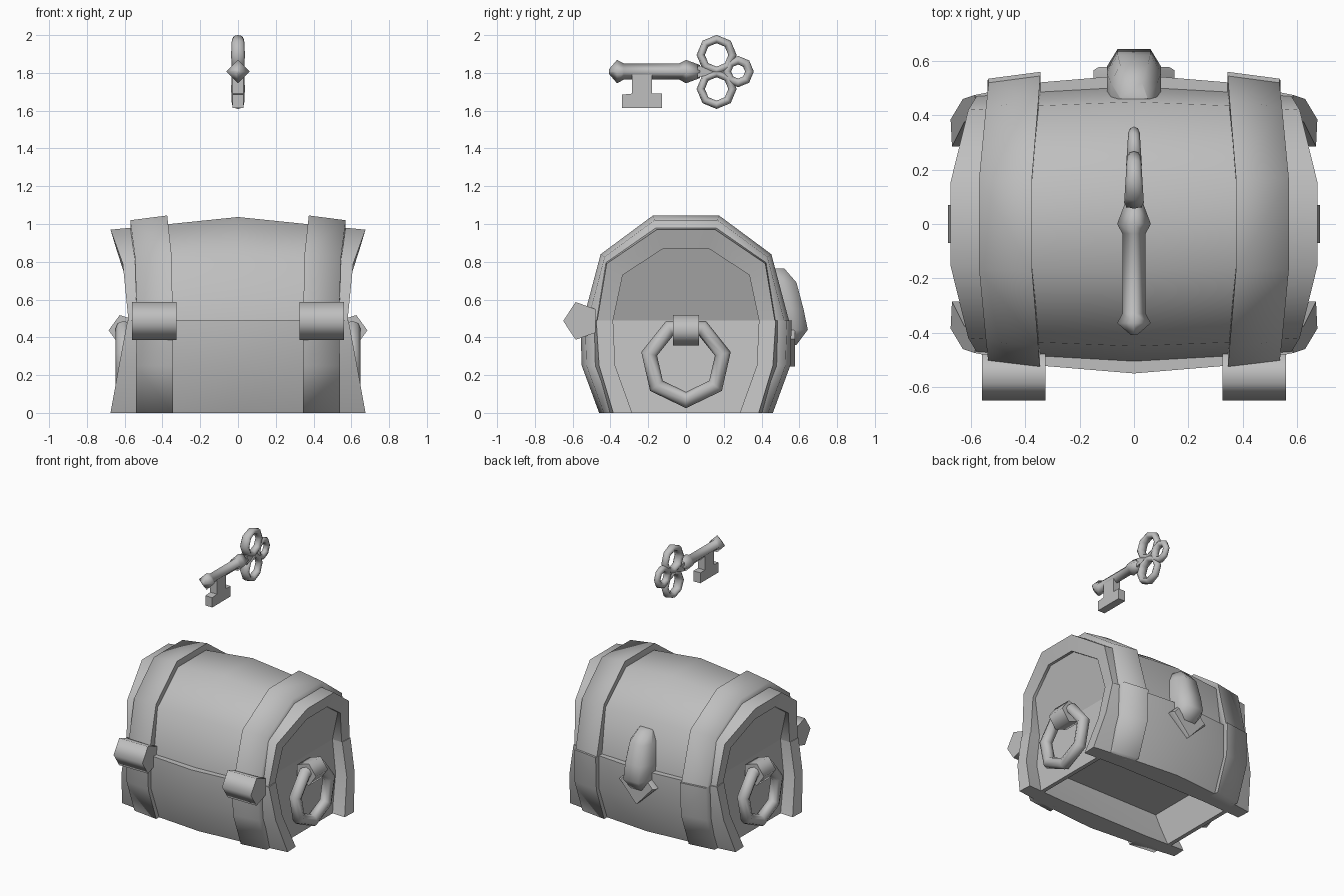
import bpy, bmesh, math

if "Cube" in bpy.data.objects:
    bpy.data.objects.remove(bpy.data.objects["Cube"])

metal = bpy.data.materials.new("plain_grey")
metal.diffuse_color = (0.52, 0.52, 0.52, 1)
metal.use_nodes = True
metal.node_tree.nodes["Principled BSDF"].inputs["Base Color"].default_value = metal.diffuse_color


def finish(obj, name, angle=50):
    obj.name = name
    obj.data.materials.clear()
    obj.data.materials.append(metal)
    bpy.ops.object.select_all(action='DESELECT')
    obj.select_set(True)
    bpy.context.view_layer.objects.active = obj
    bpy.ops.object.shade_smooth_by_angle(angle=math.radians(angle))
    return obj


def loft(name, sections, angle=50, strip_caps=False):
    """Join closed cross-sections into a solid; strip_caps quads a thick arch end."""
    bm = bmesh.new()
    rings = [[bm.verts.new(p) for p in s] for s in sections]
    n = len(rings[0])
    for a, b in zip(rings, rings[1:]):
        for i in range(n):
            j = (i + 1) % n
            bm.faces.new((a[i], a[j], b[j], b[i]))
    for r in (rings[0], rings[-1]):
        if strip_caps:
            for i in range(n // 2 - 1):
                bm.faces.new((r[i], r[i + 1], r[n - 2 - i], r[n - 1 - i]))
        else:
            bm.faces.new(r)
    bmesh.ops.recalc_face_normals(bm, faces=bm.faces)
    me = bpy.data.meshes.new(name)
    bm.to_mesh(me)
    bm.free()
    obj = bpy.data.objects.new(name, me)
    bpy.context.collection.objects.link(obj)
    return finish(obj, name, angle)


def both(half):
    """Mirror a half profile (rising from the base) over y."""
    return [(x, -y, z) for x, y, z in half] + [(x, y, z) for x, y, z in reversed(half)]


def symmetric(halves):
    """Sections listed from the middle outwards become a full left-right list."""
    left = [[(-x, y, z) for x, y, z in s] for s in reversed(halves[1:])]
    return left + halves


def torus(name, loc, major, minor, seg, taper=False):
    """Upright ring facing x; taper thins it towards the back."""
    bpy.ops.mesh.primitive_torus_add(location=loc, rotation=(0, math.pi / 2, 0),
                                     major_radius=major, minor_radius=minor,
                                     major_segments=seg, minor_segments=8)
    obj = bpy.context.object
    if taper:
        for v in obj.data.vertices:
            v.co.z *= 1.67 - 2.8 * (v.co.y + loc[1] - .07)
    return finish(obj, name, 80)


def flip(points, s):
    return [(s * x, y, z) for x, y, z in points]


# lid: thick barrel arch with flared ends
lid_inner = [(.386, .49), (.335, .73), (.12, .87)]
lid_outer = [(0, [(.505, .49), (.45, .83), (.17, 1.037)]),
             (.36, [(.485, .49), (.435, .81), (.165, 1.0)])]
lid = []
for x, prof in lid_outer:
    lid.append(both([(x, y, z) for y, z in prof])
               + both([(x, y, z) for y, z in lid_inner])[::-1])
lid.append(both([(.58, .47, .49), (.61, .42, .79), (.675, .155, .97)])
           + both([(.575, .386, .49), (.60, .335, .73), (.645, .12, .87)])[::-1])
loft("lid", symmetric(lid), 50, True)

# lower walls, front and back
low_inner = [(.375, .25), (.386, .49)]
for side, label in ((-1, "front"), (1, "back")):
    walls = []
    for x, outer in ((0, [(.455, 0), (.55, .25), (.55, .49)]),
                     (.36, [(.425, 0), (.52, .25), (.52, .49)])):
        walls.append([(x, side * y, z) for y, z in outer]
                     + [(x, side * y, z) for y, z in ((.386, .49), (.375, .25), (.30, 0))])
    walls.append([(x, side * y, z) for x, y, z in
                  ((.675, .385, 0), (.63, .46, .25), (.585, .475, .49),
                   (.58, .386, .49), (.625, .375, .25), (.67, .285, 0))])
    loft(label + "_wall", symmetric(walls), 50)

# recessed floor
loft("floor", [[(x, y, z) for y, z in ((-.38, .25), (.38, .25), (.38, .28), (-.38, .28))]
               for x in (-.51, .51)])

for s, label in ((-1, "left"), (1, "right")):
    # slanted recessed end panels
    up = both([(.50 + .33 * (z - .49), y + .005, z) for y, z in lid_inner])
    loft(label + "_lid_panel", [flip(up, s), flip([(x - .03, y, z) for x, y, z in up], s)])
    low = both([(.50 + .14 * (.49 - z), y + .005, z) for y, z in [(.29, 0)] + low_inner])
    loft(label + "_lower_panel", [flip(low, s), flip([(x - .03, y, z) for x, y, z in low], s)])

    # strap cross-section swept along (inner x, outer x, y, z, outward direction)
    def strap_section(x0, x1, y, z, d, k):
        pts = [(x0, .08), (x0, 0), (x1, .025), (x1, .1)]
        return [(s * x, k * (y - t * d[0]), z - t * d[1]) for x, t in pts]

    path = [(.345, .535, .545, .49, (1, 0)), (.352, .545, .452, .84, (.85, .55)),
            (.375, .57, .175, 1.045, (.3, 1))]
    loft(label + "_lid_strap", [strap_section(*p, -1) for p in path]
         + [strap_section(*p, 1) for p in path[::-1]], 88)

    # lower straps
    path = [(.345, .54, .46, 0, (1, 0)), (.345, .54, .552, .25, (1, 0)),
            (.345, .535, .56, .49, (1, 0))]
    for k, face in ((-1, "front"), (1, "back")):
        loft(f"{label}_{face}_lower_strap", [strap_section(*p, k) for p in path], 88)

    # five-sided front clasp
    penta = [(math.cos(math.radians(a)), math.sin(math.radians(a))) for a in range(180, 540, 72)]
    loft(label + "_front_clasp", [[(s * x, -.555 + .095 * c, .487 + .105 * v) for c, v in penta]
                                  for x in (.325, .56)], 78)

    # five-sided handle holder and seven-sided ring
    loft(label + "_handle_holder", [[(s * (.6 - .085 * c), y, .437 + .085 * v) for c, v in penta]
                                    for y in (-.07, .07)], 78)
    torus(label + "_handle_ring", (s * .605, 0, .268), .2, .043, 7)

# back hasp: faceted dome over a diamond plate
hasp = []
for z, w, y0, y1 in ((.765, .05, .46, .52), (.69, .085, .46, .585), (.55, .1, .48, .622),
                     (.44, .1, .5, .645), (.36, .07, .5, .585)):
    hasp.append([(-w, y0, z), (-w, max(y0, y1 - .07) + .004, z), (-w * .6, y1, z),
                 (w * .6, y1, z), (w, max(y0, y1 - .07) + .004, z), (w, y0, z)])
loft("back_hasp", hasp, 60)
loft("back_hasp_plate", [[(0, y, .245), (w, y, .39), (0, y, .54), (-w, y, .39)]
                         for y, w in ((.5, .15), (.565, .15), (.578, .13))], 60)

# key shaft with collars, four-sided
KZ = 1.807
shaft = [(-.408, .012), (-.365, .062), (-.33, .043), (-.035, .043), (0, .062), (.075, .034)]
loft("key_shaft", [[(r, y, KZ), (0, y, KZ + r), (-r, y, KZ), (0, y, KZ - r)]
                   for y, r in shaft], 95)

# key bit
bit = [(-.285, 1.80), (-.285, 1.69), (-.34, 1.685), (-.34, 1.613),
       (-.127, 1.613), (-.127, 1.69), (-.18, 1.69), (-.18, 1.80)]
loft("key_bit", [[(x, y, z) for y, z in bit] for x in (-.028, .028)], 30)

# key bow: two large rings and one small, joined by a web
torus("key_bow_upper", (0, .162, 1.895), .084, .022, 8, True)
torus("key_bow_lower", (0, .162, 1.715), .084, .022, 8, True)
torus("key_bow_end", (0, .276, KZ), .06, .023, 8, True)
web = [(.06, 1.775), (.06, 1.839), (.115, 1.825), (.205, 1.825), (.245, 1.868),
       (.255, 1.86), (.228, 1.807), (.255, 1.754), (.245, 1.746), (.205, 1.789), (.115, 1.789)]
loft("key_bow_web", [[(k * (.03 - .07 * (y - .06)), y, z) for y, z in web] for k in (-1, 1)], 50)
